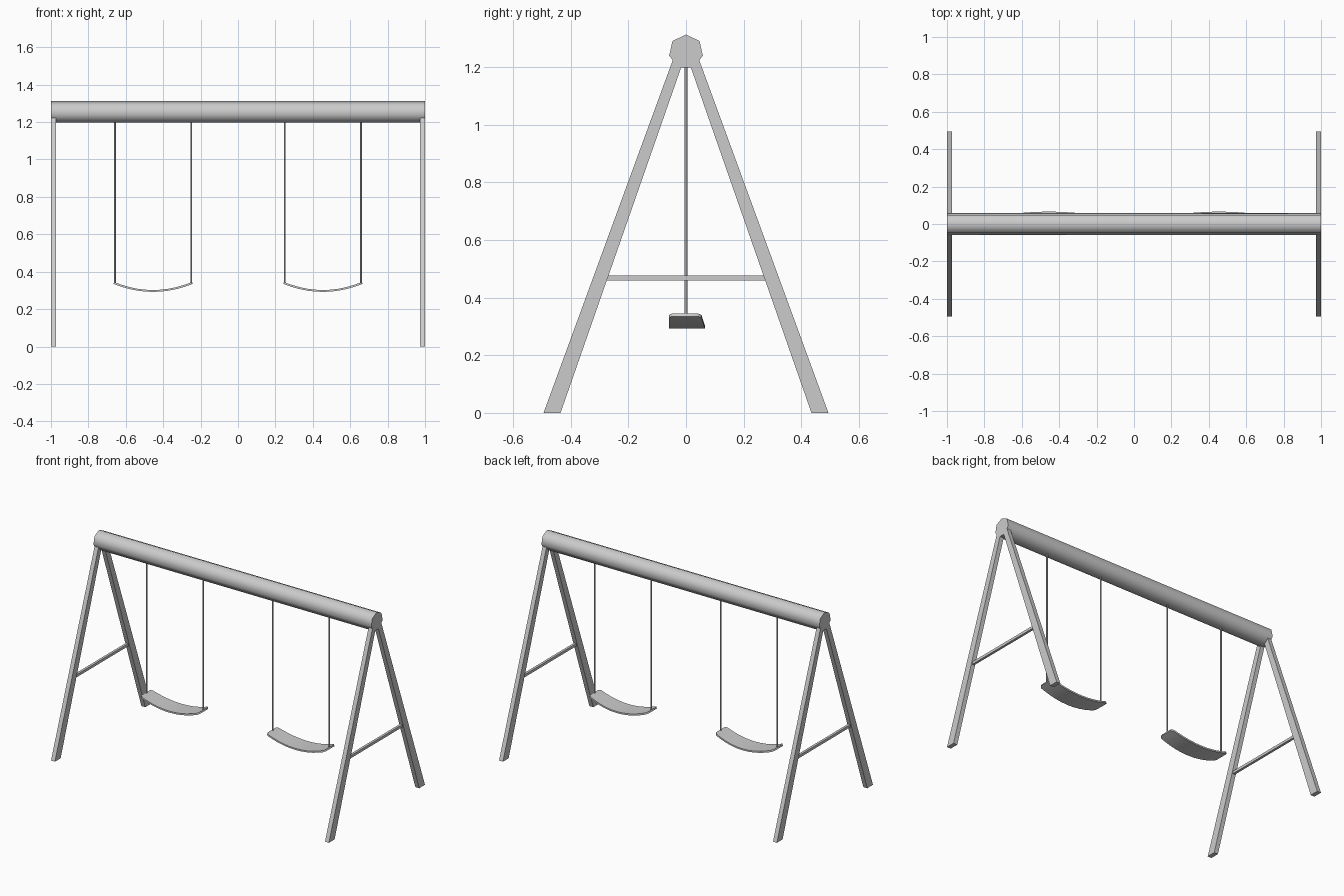
import bpy
import bmesh
from math import radians, sin, cos, tau

if "Cube" in bpy.data.objects:
    bpy.data.objects.remove(bpy.data.objects["Cube"], do_unlink=True)

grey = bpy.data.materials.new("light grey")
grey.use_nodes = True
COLOUR = (0.6, 0.6, 0.6, 1)
grey.diffuse_color = COLOUR
grey.node_tree.nodes["Principled BSDF"].inputs["Base Color"].default_value = COLOUR


def loft(name, rings, smooth_angle=None):
    """Skin a row of equal-sized vertex rings and cap both ends."""
    bm = bmesh.new()
    rows = [[bm.verts.new(p) for p in ring] for ring in rings]
    n = len(rows[0])
    for a, b in zip(rows, rows[1:]):
        for i in range(n):
            j = (i + 1) % n
            bm.faces.new((a[i], a[j], b[j], b[i]))
    bm.faces.new(rows[0])
    bm.faces.new(rows[-1])
    bmesh.ops.recalc_face_normals(bm, faces=bm.faces)
    mesh = bpy.data.meshes.new(name)
    bm.to_mesh(mesh)
    bm.free()
    mesh.materials.append(grey)
    if smooth_angle:
        mesh.shade_smooth()
        mesh.set_sharp_from_angle(angle=radians(smooth_angle))
    obj = bpy.data.objects.new(name, mesh)
    bpy.context.collection.objects.link(obj)
    return obj


def extrude_x(name, profile, x0, x1, smooth_angle=None):
    """Extrude a (y, z) outline along x."""
    return loft(name, [[(x, y, z) for y, z in profile] for x in (x0, x1)], smooth_angle)


# Top beam: seven-sided log with a ridge on top
BEAM_Z, BEAM_R = 1.252, 0.06
outline = [(BEAM_R * sin(tau * i / 7), BEAM_Z + BEAM_R * cos(tau * i / 7)) for i in range(7)]
extrude_x("top_beam", outline, -1, 1, 60)

# Tapered legs and cross braces at each end
leg = [(0.435, 0), (0.494, 0), (0.046, 1.223), (0.03, 1.208), (0.016, 1.2)]
brace = [(-0.275, 0.459), (0.275, 0.459), (0.27, 0.476), (-0.27, 0.476)]
for side, s in (("left", 1), ("right", -1)):
    for end, d in (("front", -1), ("back", 1)):
        extrude_x(f"{end}_{side}_leg", [(d * y, z) for y, z in leg], s * 0.972, s)
    extrude_x(f"{side}_cross_brace", brace, s * 0.978, s * 0.994)


# Curved seat: straight front edge, bowed back edge, rounded corners
HALF, THICK = 0.212, 0.01


def seat_ring(cx, t):
    corner = max(0, (abs(t) - 0.93) / 0.07) ** 2 * 0.014
    front = -0.059 + corner
    back = 0.066 - 0.014 * t * t - corner
    z = 0.292 + 0.043 * t * t
    dx = -0.004 * t
    x = cx + HALF * t
    return [(x, front, z), (x, back, z), (x + dx, back, z + THICK), (x + dx, front, z + THICK)]


def rope(name, x):
    rings = [[(x + 0.0045 * cos(tau * i / 8), 0.0045 * sin(tau * i / 8), z) for i in range(8)]
             for z in (0.335, 1.21)]
    loft(name, rings, 50)


stations = [-1, -0.98, -0.955, -0.93] + [i / 10 for i in range(-8, 9, 2)] + [0.93, 0.955, 0.98, 1]
for side, s in (("left", 1), ("right", -1)):
    cx = s * 0.454
    loft(f"{side}_swing_seat", [seat_ring(cx, t) for t in stations], 35)
    rope(f"{side}_swing_outer_rope", cx + s * 0.204)
    rope(f"{side}_swing_inner_rope", cx - s * 0.204)
